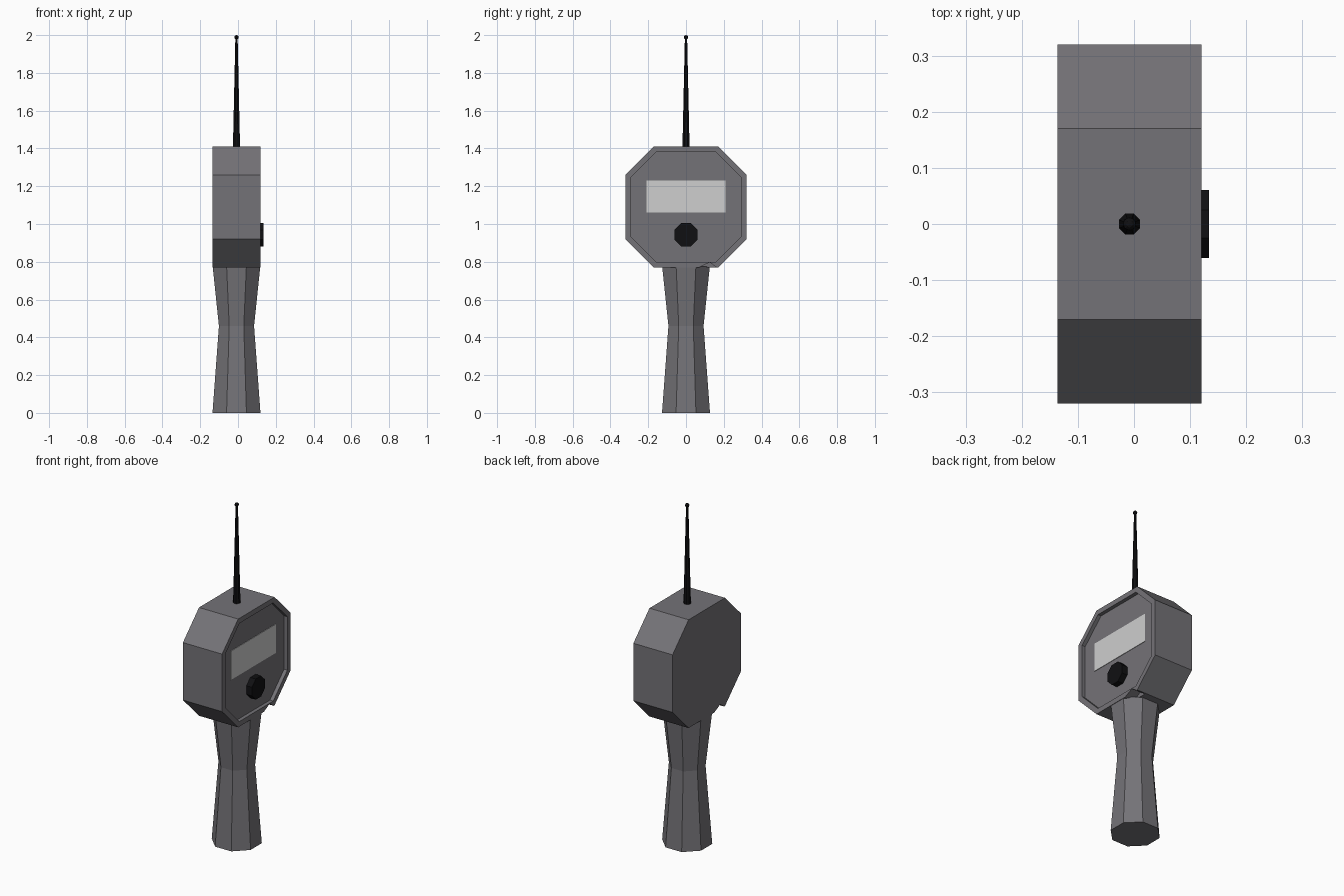
import bpy, bmesh, math
from mathutils import Vector

if "Cube" in bpy.data.objects:
    bpy.data.objects.remove(bpy.data.objects["Cube"])


def material(name, r, g, b):
    m = bpy.data.materials.new(name)
    m.diffuse_color = (r, g, b, 1)
    m.use_nodes = True
    m.node_tree.nodes["Principled BSDF"].inputs["Base Color"].default_value = m.diffuse_color
    return m


GREY = material("dark grey casing", 0.175, 0.17, 0.185)
SCREEN = material("pale grey screen", 0.62, 0.62, 0.62)
BLACK = material("black plastic", 0.005, 0.005, 0.006)
CX = -0.008          # centre of depth
FRONT, BACK = 0.12, -0.136


def finish(name, bm, *mats):
    bmesh.ops.recalc_face_normals(bm, faces=bm.faces)
    me = bpy.data.meshes.new(name)
    bm.to_mesh(me)
    bm.free()
    for m in mats:
        me.materials.append(m)
    ob = bpy.data.objects.new(name, me)
    bpy.context.collection.objects.link(ob)
    return ob


def loft(name, rings, *mats):
    """Skin a stack of equal-length point rings and cap both ends."""
    bm = bmesh.new()
    loops = [[bm.verts.new(p) for p in ring] for ring in rings]
    n = len(loops[0])
    for a, b in zip(loops, loops[1:]):
        for i in range(n):
            bm.faces.new((a[i], a[(i + 1) % n], b[(i + 1) % n], b[i]))
    bm.faces.new(loops[0])
    bm.faces.new(loops[-1])
    return finish(name, bm, *mats)


def octagon(apothem):
    r = apothem / math.cos(math.pi / 8)
    return [(r * math.cos(math.pi / 8 + i * math.pi / 4),
             r * math.sin(math.pi / 8 + i * math.pi / 4)) for i in range(8)]


def column(name, profile, mat):
    """Eight-sided upright column from (half width, height) pairs."""
    return loft(name, [[(CX + x, y, z) for x, y in octagon(a)] for a, z in profile], mat)


def case_ring(x, half, corner):
    pts = [(half, corner), (corner, half), (-corner, half), (-half, corner),
           (-half, -corner), (-corner, -half), (corner, -half), (half, -corner)]
    return [(x, y, 1.09 + z) for y, z in pts]


# Casing: chamfered block with a recessed front panel inside a raised rim
casing = loft("casing", [case_ring(BACK, 0.32, 0.17), case_ring(FRONT, 0.32, 0.17),
                         case_ring(FRONT, 0.29, 0.158), case_ring(FRONT - 0.022, 0.29, 0.158)], GREY)

# Small notches in the bottom edge, diagonally opposite beside the grip
for s, x0 in ((1, FRONT), (-1, BACK)):
    tri = [(0.06, 0.765), (0.17, 0.765), (0.125, 0.797)]
    cutter = loft("notch_cutter", [[(x, s * y, z) for y, z in tri]
                                   for x in (x0 - s * 0.06, x0 + s * 0.02)], GREY)
    cutter.hide_render = True
    cutter.hide_set(True)
    cut = casing.modifiers.new("notch", 'BOOLEAN')
    cut.operation, cut.solver, cut.object = 'DIFFERENCE', 'EXACT', cutter

# Waisted grip
column("grip", [(0.127, 0), (0.093, 0.46), (0.126, 0.775)], GREY)

# Display plate
loft("screen", [[(x, y, z) for y, z in ((-0.21, 1.06), (0.21, 1.06), (0.21, 1.23), (-0.21, 1.23))]
                for x in (FRONT - 0.024, FRONT - 0.019)], SCREEN)

# Round control knob
loft("knob", [[(x, y, 0.943 + z) for y, z in octagon(0.061)] for x in (FRONT - 0.024, FRONT + 0.014)], BLACK)

# Tapered aerial with ball tip
column("aerial", [(0.019, 1.40), (0.006, 1.985)], BLACK)
bm = bmesh.new()
bmesh.ops.create_uvsphere(bm, u_segments=8, v_segments=6, radius=0.012)
bmesh.ops.translate(bm, verts=bm.verts, vec=Vector((CX, 0, 1.988)))
finish("aerial_tip", bm, BLACK)
